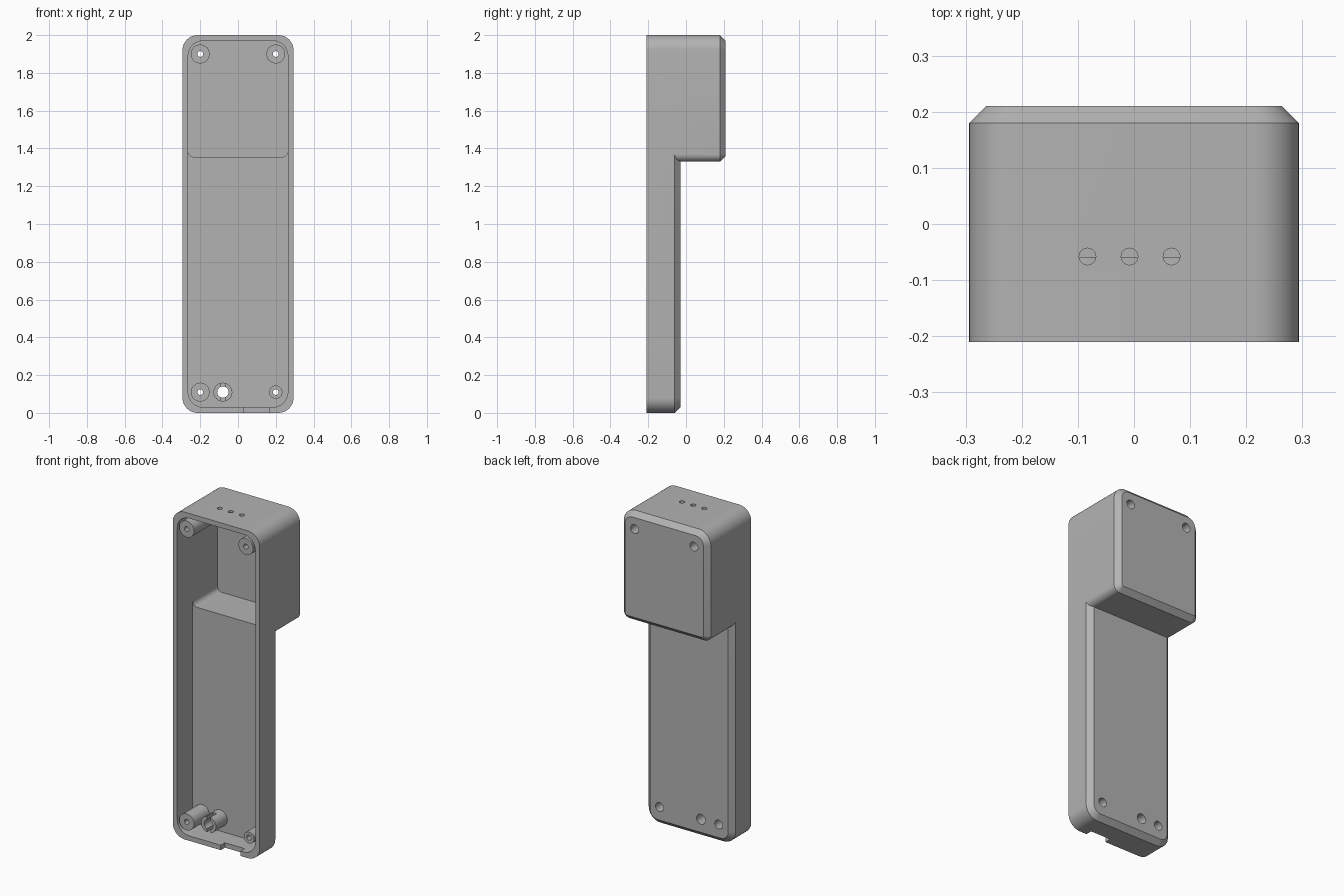
import bpy, bmesh, math

cube = bpy.data.objects.get("Cube")
if cube:
    bpy.data.objects.remove(cube, do_unlink=True)

FRONT, WALL, CHAMFER = -0.21, 0.03, 0.03
HALF_W, HEIGHT, HEAD_Z = 0.294, 2.0, 1.33
HANDLE_Y, HEAD_Y = -0.03, 0.21

grey = bpy.data.materials.new("plastic grey")
grey.use_nodes = True
colour = (0.45, 0.45, 0.45, 1)
grey.diffuse_color = colour
grey.node_tree.nodes["Principled BSDF"].inputs["Base Color"].default_value = colour


def outline(half_w, z0, z1, r_low, r_top, steps=10):
    """Rounded rectangle in x and z."""
    points = []
    for sx, sz, r, start in ((1, 1, r_top, 0), (-1, 1, r_top, 90),
                             (-1, -1, r_low, 180), (1, -1, r_low, 270)):
        cz = z1 - r if sz > 0 else z0 + r
        if r == 0:
            points.append((sx * half_w, cz))
            continue
        for i in range(steps + 1):
            a = math.radians(start + 90 * i / steps)
            points.append((sx * (half_w - r) + r * math.cos(a), cz + r * math.sin(a)))
    return points


def circle(x, z, r, steps=32):
    return [(x + r * math.cos(math.tau * i / steps),
             z + r * math.sin(math.tau * i / steps)) for i in range(steps)]


def loft(name, sections):
    """Solid through (y, outline) sections."""
    bm = bmesh.new()
    rings = [[bm.verts.new((x, y, z)) for x, z in pts] for y, pts in sections]
    for a, b in zip(rings, rings[1:]):
        for i in range(len(a)):
            j = (i + 1) % len(a)
            bm.faces.new((a[i], a[j], b[j], b[i]))
    bm.faces.new(rings[0])
    bm.faces.new(rings[-1])
    bmesh.ops.recalc_face_normals(bm, faces=bm.faces)
    mesh = bpy.data.meshes.new(name)
    bm.to_mesh(mesh)
    bm.free()
    mesh.materials.append(grey)
    obj = bpy.data.objects.new(name, mesh)
    bpy.context.collection.objects.link(obj)
    return obj


def box(name, x0, x1, y0, y1, z0, z1):
    rect = [(x0, z0), (x1, z0), (x1, z1), (x0, z1)]
    return loft(name, [(y0, rect), (y1, rect)])


def rod(name, x, z, r, y0, y1):
    ring = circle(x, z, r)
    return loft(name, [(y0, ring), (y1, ring)])


def combine(target, tool, operation):
    """Apply a boolean and discard the helper."""
    tool.hide_render = True
    mod = target.modifiers.new("cut", 'BOOLEAN')
    mod.operation, mod.solver, mod.object = operation, 'EXACT', tool
    bpy.context.view_layer.objects.active = target
    bpy.ops.object.modifier_apply(modifier=mod.name)
    bpy.data.objects.remove(tool, do_unlink=True)


def chamfered(name, z0, z1, r_low, r_top, back, trim_top):
    c = CHAMFER
    full = outline(HALF_W, z0, z1, r_low, r_top)
    small = outline(HALF_W - c, z0 + c, z1 - trim_top,
                    r_low - c, max(r_top - c, 0))
    return loft(name, [(FRONT, full), (back - c, full), (back, small)])


# Outer shell: slim handle and deep head
shell = chamfered("housing_shell", 0, 1.6, 0.08, 0, HANDLE_Y, 0)
combine(shell, chamfered("head", HEAD_Z, HEIGHT, 0.04, 0.08, HEAD_Y, CHAMFER), 'UNION')

# Hollow inside, open at the front
inner = HALF_W - WALL
lower = outline(inner, WALL, HEIGHT - WALL, 0.08, 0.08)
upper = outline(inner, HEAD_Z + 0.025, HEIGHT - WALL, 0.03, 0.08)
combine(shell, loft("handle_cavity", [(FRONT - 0.1, lower), (HANDLE_Y - WALL, lower)]), 'DIFFERENCE')
combine(shell, loft("head_cavity", [(FRONT - 0.1, upper), (HEAD_Y - WALL, upper)]), 'DIFFERENCE')

# Screw posts: x, z, radius, front end, back surface
posts = [(-0.2, 1.9, 0.05, FRONT, HEAD_Y), (0.2, 1.9, 0.05, FRONT, HEAD_Y),
         (-0.2, 0.11, 0.05, FRONT, HANDLE_Y), (0.2, 0.11, 0.035, FRONT + 0.03, HANDLE_Y)]
for x, z, r, y0, back in posts:
    combine(shell, rod("post", x, z, r, y0, back - 0.015), 'UNION')
for x, z, r, y0, back in posts:
    combine(shell, rod("pilot_hole", x, z, 0.015, FRONT - 0.1, back + 0.1), 'DIFFERENCE')
    combine(shell, rod("counterbore", x, z, 0.027, y0 + 0.05, back + 0.1), 'DIFFERENCE')

# Split socket with a wide through hole
sx, sz, sy = -0.08, 0.11, FRONT + 0.04
combine(shell, rod("socket", sx, sz, 0.05, sy, HANDLE_Y - 0.015), 'UNION')
combine(shell, rod("socket_hole", sx, sz, 0.03, FRONT - 0.1, HANDLE_Y + 0.1), 'DIFFERENCE')
combine(shell, box("socket_slot", sx - 0.012, sx + 0.012, sy - 0.01, sy + 0.06,
                   sz - 0.07, sz + 0.07), 'DIFFERENCE')

# Cable notch in the bottom wall
combine(shell, box("notch", 0.03, 0.165, FRONT - 0.1, FRONT + 0.04, -0.1, 0.05), 'DIFFERENCE')

# Three small holes through the top
for x in (-0.083, -0.008, 0.067):
    bpy.ops.mesh.primitive_cylinder_add(vertices=16, radius=0.015, depth=0.2,
                                        location=(x, -0.058, HEIGHT))
    combine(shell, bpy.context.object, 'DIFFERENCE')

# Smooth rounds, crisp edges
bpy.ops.object.select_all(action='DESELECT')
shell.data.materials.clear()
shell.data.materials.append(grey)
shell.data.polygons.foreach_set("material_index", [0] * len(shell.data.polygons))
shell.select_set(True)
bpy.context.view_layer.objects.active = shell
bpy.ops.object.shade_smooth_by_angle(angle=math.radians(25))
